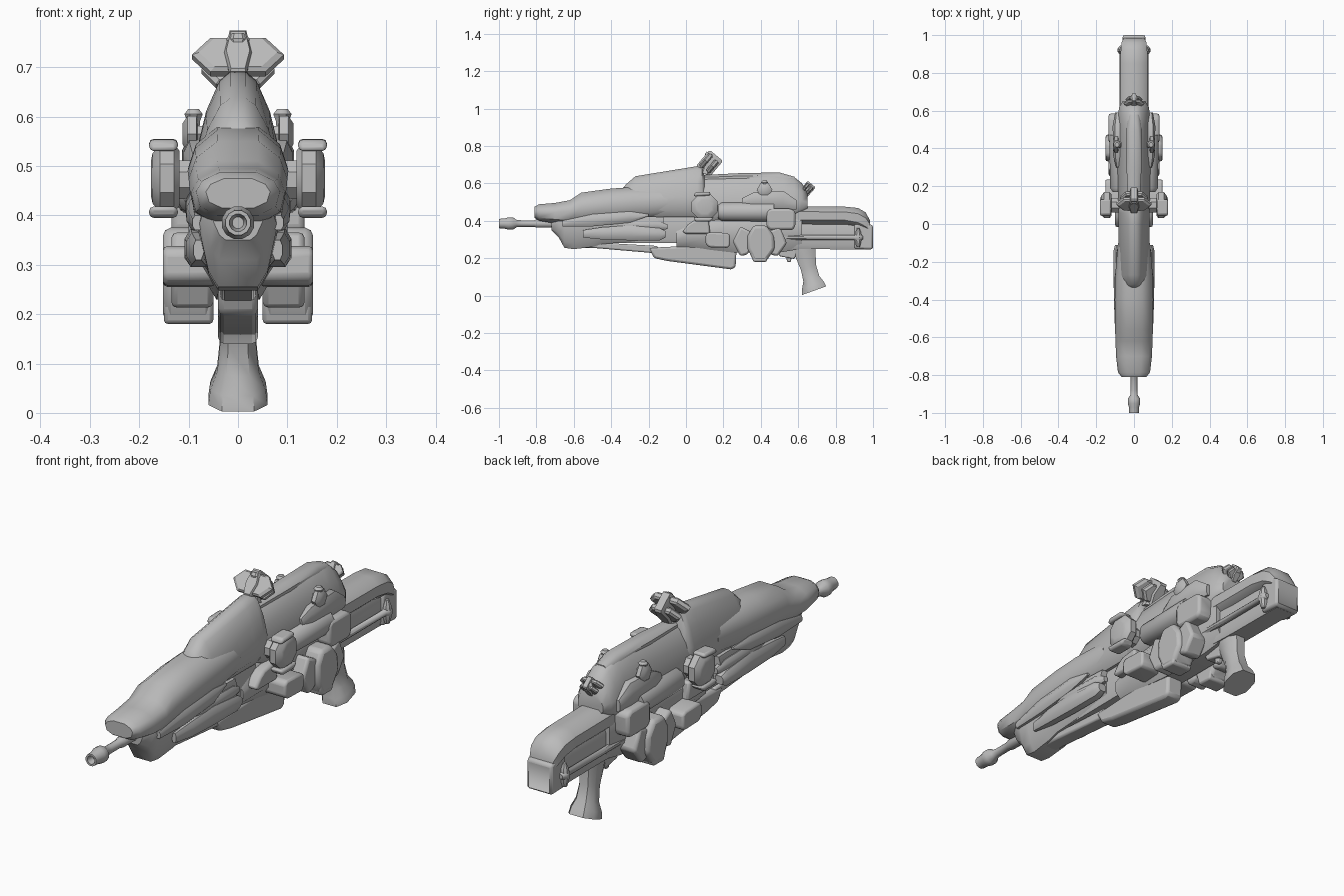
import bpy, bmesh, math
from mathutils import Vector, Matrix

metal = bpy.data.materials.new("grey_metal")
metal.diffuse_color = (0.5, 0.5, 0.5, 1)

# Cross-sections, u across (-1..1) and v upward (0..1)
def half(points):
    return points + [(-u, v) for u, v in reversed(points)]

CHAMFER = half([(.55, 0), (1, .28), (1, .72), (.55, 1)])
COWL = half([(.5, 0), (.9, .2), (1, .55), (.85, .8), (.42, 1)])
DOME = half([(.7, 0), (1, .15), (1, .42), (.78, .7), (.45, .93), (.18, 1)])
KEEL = half([(.5, 0), (.75, .2), (1, .75), (.9, 1)])
BOX = half([(.85, 0), (1, .15), (1, .85), (.85, 1)])
ROUND = [(math.cos(math.tau * i / 12), .5 + .5 * math.sin(math.tau * i / 12)) for i in range(12)]


def finish(name, bm, mirror=False, bevel=0, angle=40):
    bmesh.ops.recalc_face_normals(bm, faces=bm.faces)
    mesh = bpy.data.meshes.new(name)
    bm.to_mesh(mesh)
    bm.free()
    ob = bpy.data.objects.new(name, mesh)
    bpy.context.collection.objects.link(ob)
    mesh.materials.append(metal)
    if bevel:
        mod = ob.modifiers.new("bevel", "BEVEL")
        mod.width, mod.segments, mod.limit_method = bevel, 2, "ANGLE"
    if mirror:
        ob.modifiers.new("mirror", "MIRROR").use_clip = False
    bpy.ops.object.select_all(action="DESELECT")
    ob.select_set(True)
    bpy.context.view_layer.objects.active = ob
    bpy.ops.object.shade_smooth_by_angle(angle=math.radians(angle))
    return ob


def skin(bm, rings):
    rings = [[bm.verts.new(p) for p in r] for r in rings]
    n = len(rings[0])
    for a, b in zip(rings, rings[1:]):
        for i in range(n):
            bm.faces.new((a[i], a[(i + 1) % n], b[(i + 1) % n], b[i]))
    bm.faces.new(rings[0])
    bm.faces.new(rings[-1])


# Loft along y; each station is (y, half width, z bottom, z top)
def loft(name, stations, section=CHAMFER, x=0, mirror=False, angle=45):
    bm = bmesh.new()
    skin(bm, [[(x + u * w, y, lo + v * (hi - lo)) for u, v in section] for y, w, lo, hi in stations])
    return finish(name, bm, mirror, angle=angle)


# Side outline in (y, z) given thickness from x0 to x1
def slab(name, outline, x0, x1, bevel=.01, mirror=False):
    bm = bmesh.new()
    skin(bm, [[(x, y, z) for y, z in outline] for x in (x0, x1)])
    return finish(name, bm, mirror, bevel)


# Turned part; profile is (distance along axis, radius)
def turned(name, origin, axis, profile, sides=12, mirror=False, stretch=1, angle=40):
    rot = Vector((0, 0, 1)).rotation_difference(Vector(axis)).to_matrix()
    bm = bmesh.new()
    skin(bm, [[Vector(origin) + rot @ Vector((r * math.cos(a), r * stretch * math.sin(a), d))
               for a in (math.tau * (i + .5) / sides for i in range(sides))] for d, r in profile])
    return finish(name, bm, mirror, angle=angle)


# Barrel with hollow muzzle
turned("barrel", (0, -1, .385), (0, 1, 0),
       [(.03, .012), (0, .018), (0, .026), (.03, .028), (.05, .034), (.075, .034), (.095, .02),
        (.12, .018), (.19, .018), (.2, .023), (.35, .023)])

# Front cowl, upper housing and rear housing
loft("front_cowl", [(-.81, .065, .415, .475), (-.785, .085, .4, .488), (-.7, .095, .385, .495),
                    (-.62, .098, .38, .51), (-.56, .1, .38, .55), (-.4, .102, .39, .572),
                    (-.28, .1, .4, .58), (-.1, .085, .42, .58)], COWL)
loft("upper_housing", [(-.345, .06, .45, .565), (-.32, .072, .43, .595), (-.27, .08, .42, .638),
                       (0, .083, .42, .682), (.06, .083, .42, .692), (.085, .08, .43, .685),
                       (.1, .07, .44, .64)], DOME)
loft("main_body", [(.04, .08, .42, .62), (.1, .084, .4, .632), (.42, .088, .4, .652), (.52, .088, .4, .65),
                   (.58, .085, .42, .632), (.62, .078, .44, .6), (.65, .06, .46, .55)], DOME)
loft("top_ridge", [(.1, .03, .6, .645), (.3, .04, .6, .655), (.5, .04, .6, .658), (.58, .03, .58, .635)])

# Lower nose and receiver
loft("lower_nose", [(-.72, .05, .35, .4), (-.68, .075, .31, .42), (-.65, .08, .255, .42), (-.6, .08, .248, .42),
                    (-.5, .085, .26, .43), (-.45, .085, .275, .43), (-.12, .08, .3, .42)], KEEL)
loft("inner_frame", [(-.4, .045, .28, .43), (.05, .05, .28, .43)], BOX)
loft("receiver", [(-.05, .06, .26, .36), (.08, .07, .25, .42), (.25, .08, .23, .45), (.5, .08, .23, .47),
                  (.62, .07, .25, .47)])
slab("receiver_cheek", [(-.02, .34), (.01, .38), (.04, .4), (.12, .41), (.13, .33), (0, .33)], .05, .1, .01, True)

# Side fairings along the nose
loft("upper_fairing", [(-.66, .01, .37, .4), (-.5, .022, .37, .435), (-.3, .024, .39, .45), (-.2, .006, .425, .435)],
     x=.082, mirror=True)
loft("lower_fairing", [(-.55, .01, .31, .35), (-.45, .025, .3, .365), (-.3, .028, .295, .375),
                       (-.14, .028, .295, .36), (-.11, .02, .31, .345)], x=.08, mirror=True)
loft("middle_fairing", [(-.42, .01, .36, .38), (-.36, .025, .35, .405), (-.15, .022, .35, .4), (-.1, .01, .355, .38)],
     x=.07, mirror=True)

# Underslung magazine and its rail
slab("magazine", [(-.2, .255), (-.17, .2), (-.1, .185), (.24, .14), (.265, .15), (.27, .24), (.1, .27)],
     -.04, .04, .012)
slab("magazine_rail", [(-.62, .255), (-.5, .255), (-.15, .225), (-.15, .265), (-.5, .285), (-.62, .285)],
     -.035, .035, .008)

# Side boxes, coupling blocks and six-sided pods
slab("side_box", [(.105, .275), (.125, .258), (.225, .255), (.235, .27), (.235, .325), (.215, .335), (.12, .338),
                  (.105, .325)], .04, .152, .014, True)
slab("pod_front_wing", [(.25, .29), (.29, .21), (.33, .22), (.37, .28), (.35, .34), (.29, .37)], .05, .135, .012, True)
slab("pod_rear_wing", [(.54, .28), (.49, .21), (.45, .22), (.42, .28), (.44, .34), (.5, .37)], .05, .135, .012, True)
slab("pod_core", [(.33, .25), (.36, .185), (.43, .185), (.475, .25), (.47, .32), (.43, .375), (.36, .375),
                  (.33, .32)], .05, .152, .016, True)
slab("pod_foot", [(.36, .18), (.43, .18), (.45, .245), (.34, .245)], .05, .15, .008, True)
slab("coupling_block", [(.43, .37), (.45, .35), (.57, .35), (.585, .37), (.585, .45), (.56, .465), (.45, .465),
                        (.43, .45)], .04, .135, .014, True)

# Side tubes running into the block
turned("side_tube", (.078, .17, .448), (0, 1, 0), [(0, .036), (.02, .05), (.26, .054), (.3, .054)], 12, True)

# Side knobs with upper and lower lobes
turned("knob_arm", (.05, .1, .472), (1, 0, 0), [(0, .042), (.075, .042)], 8, True)
turned("side_knob", (.118, .1, .475), (1, 0, 0), [(0, .06), (.012, .075), (.04, .075), (.055, .055), (.058, .04)], 8, True)
slab("knob_upper_lobe", [(.04, .53), (.13, .535), (.13, .555), (.05, .553)], .122, .18, .009, True)
slab("knob_lower_lobe", [(.05, .395), (.13, .395), (.15, .418), (.04, .418)], .122, .18, .009, True)

# Small side studs on the rear housing
turned("side_stud", (.062, .42, .565), (1, 0, 0), [(0, .018), (.02, .018), (.022, .042), (.04, .042), (.05, .025)], 6, True)
turned("stud_cap", (.09, .42, .55), (0, 0, 1), [(0, .012), (.04, .014), (.055, .02), (.065, .012)], 8, True)
loft("shoulder_fairing", [(.3, .01, .47, .52), (.36, .025, .47, .55), (.52, .028, .46, .56), (.59, .015, .46, .51)],
     x=.085, mirror=True)

# Stock: top tube curving down to the butt, lower beam, side rods
loft("stock_tube", [(.55, .072, .375, .478), (.85, .072, .375, .475), (.92, .07, .36, .468), (.96, .066, .34, .445),
                    (.985, .055, .33, .4)], CHAMFER)
loft("stock_beam", [(.5, .055, .25, .4), (.7, .05, .248, .39), (.98, .05, .246, .39)], BOX)
slab("butt_plate", [(.9, .25), (.995, .246), (1, .255), (1, .375), (.97, .385), (.9, .385)], -.06, .06, .012)
turned("stock_rod", (.065, .5, .31), (0, 1, 0), [(0, .014), (.4, .014), (.41, .022), (.43, .022), (.445, .01)], 8, True)
turned("rod_clamp", (.066, .92, .26), (0, 0, 1), [(0, .01), (.02, .016), (.05, .022), (.08, .016), (.1, .008)], 8, True)

# Pistol grip with flared foot, and trigger
def grip_ring(y, z, depth, width):
    return [(u * width, y + (v - .5) * depth, z + (v - .5) * depth * .36) for u, v in CHAMFER]

bm = bmesh.new()
skin(bm, [grip_ring(*s) for s in ((.63, .27, .12, .04), (.64, .22, .105, .038), (.655, .15, .08, .036),
                                  (.67, .09, .085, .042), (.678, .055, .115, .056), (.685, .026, .128, .06))])
finish("grip", bm, angle=50)
slab("trigger", [(.54, .18), (.56, .18), (.575, .25), (.53, .25)], -.012, .012, .004)
slab("trigger_guard", [(.5, .21), (.58, .195), (.6, .25), (.48, .25)], -.025, .025, .006)


# Sight: tilted six-sided plates on a central post
def sight(name, centre, size, tilt):
    turn = Matrix.Rotation(tilt, 4, "X")
    for part, w, h, d0, d1 in (("front", 1, .48, -.42, -.1), ("rear", .8, .42, .08, .38), ("core", .3, .62, -.5, .5)):
        bm = bmesh.new()
        hexagon = [(1, 0), (.6, 1), (-.6, 1), (-1, 0), (-.6, -1), (.6, -1)]
        skin(bm, [[Vector(centre) + turn @ Vector((u * w * size * k, d * size, v * h * size * k)) for u, v in hexagon]
                  for d, k in ((d0, .85), (d0 + .08, 1), (d1 - .08, 1), (d1, .85))])
        finish(f"{name}_{part}", bm, angle=30)


sight("top_sight", (0, .125, .705), .093, math.radians(-40))
sight("rear_sight", (0, .65, .57), .055, math.radians(-40))
turned("sight_post", (0, .1, .65), (0, .25, 1), [(0, .035), (.03, .025), (.09, .02), (.105, .026), (.118, .02)], 8)
turned("rear_sight_post", (0, .6, .54), (0, .9, .5), [(0, .025), (.05, .018), (.08, .022), (.09, .014)], 8)
